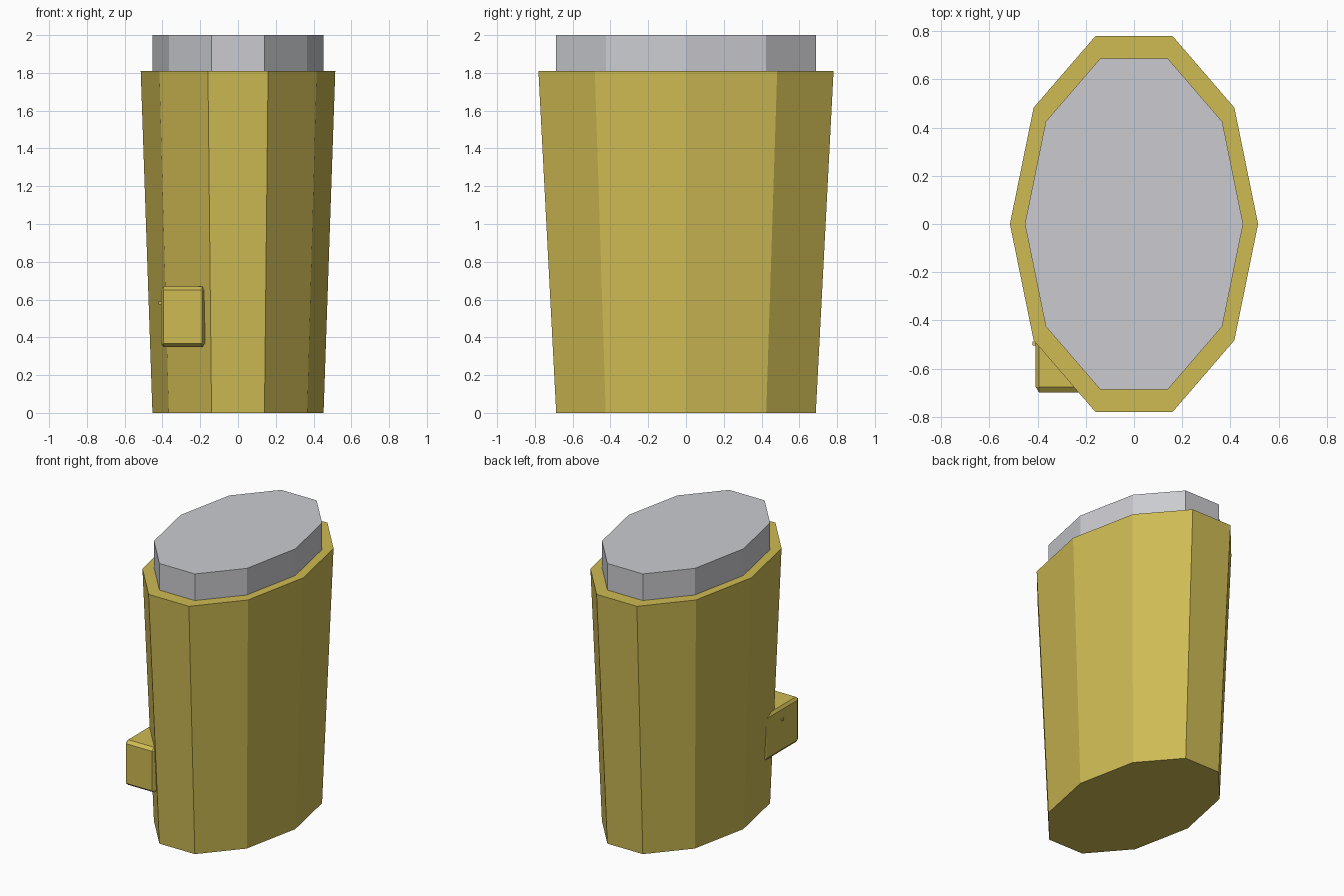
import bpy
import bmesh
from mathutils import Vector, Matrix

cube = bpy.data.objects.get("Cube")
if cube:
    bpy.data.objects.remove(cube, do_unlink=True)


def material(name, rgb):
    mat = bpy.data.materials.new(name)
    mat.use_nodes = True
    mat.diffuse_color = (*rgb, 1)
    mat.node_tree.nodes["Principled BSDF"].inputs["Base Color"].default_value = (*rgb, 1)
    return mat


def finish(name, bm, mat):
    mesh = bpy.data.meshes.new(name)
    bmesh.ops.recalc_face_normals(bm, faces=bm.faces)
    bm.to_mesh(mesh)
    bm.free()
    mesh.materials.append(mat)
    obj = bpy.data.objects.new(name, mesh)
    bpy.context.collection.objects.link(obj)
    return obj


def oval_drum(name, mat, z0, z1, r0, r1, stretch=1.595, sides=10):
    """Tapered ten-sided drum, longer front to back, with a flat front."""
    bm = bmesh.new()
    bmesh.ops.create_cone(bm, cap_ends=True, segments=sides,
                          radius1=r0, radius2=r1, depth=z1 - z0)
    # Put a corner on the x axis whatever the primitive's start angle is
    bm.verts.ensure_lookup_table()
    first = bm.verts[0].co
    angle = Vector((1, 0)).angle_signed(first.xy)
    bmesh.ops.rotate(bm, verts=bm.verts, matrix=Matrix.Rotation(angle, 3, "Z"))
    bmesh.ops.scale(bm, verts=bm.verts, vec=(1, stretch, 1))
    bmesh.ops.translate(bm, verts=bm.verts, vec=(0, 0, (z0 + z1) / 2))
    return finish(name, bm, mat)


def block(name, mat, low, high, bevel=0):
    """Box between two corners; the bevel is a share of each side."""
    low, high = Vector(low), Vector(high)
    bm = bmesh.new()
    bmesh.ops.create_cube(bm, size=1)
    if bevel:
        bmesh.ops.bevel(bm, geom=bm.edges[:], offset=bevel, segments=1,
                        affect="EDGES")
    bmesh.ops.scale(bm, verts=bm.verts, vec=high - low)
    bmesh.ops.translate(bm, verts=bm.verts, vec=(low + high) / 2)
    return finish(name, bm, mat)


yellow = material("mustard yellow", (0.62, 0.495, 0.088))
silver = material("pale silver", (0.595, 0.60, 0.63))

# Tapered body and the narrower cap on top
oval_drum("body", yellow, 0, 1.81, 0.453, 0.515)
oval_drum("cap", silver, 1.80, 2.0, 0.453, 0.453)

# Control box on the front right, with a tiny pin on its outer side
block("control_box", yellow, (-0.408, -0.70, 0.348), (-0.176, -0.30, 0.67), bevel=0.06)
block("control_pin", yellow, (-0.421, -0.505, 0.575), (-0.40, -0.487, 0.59))
